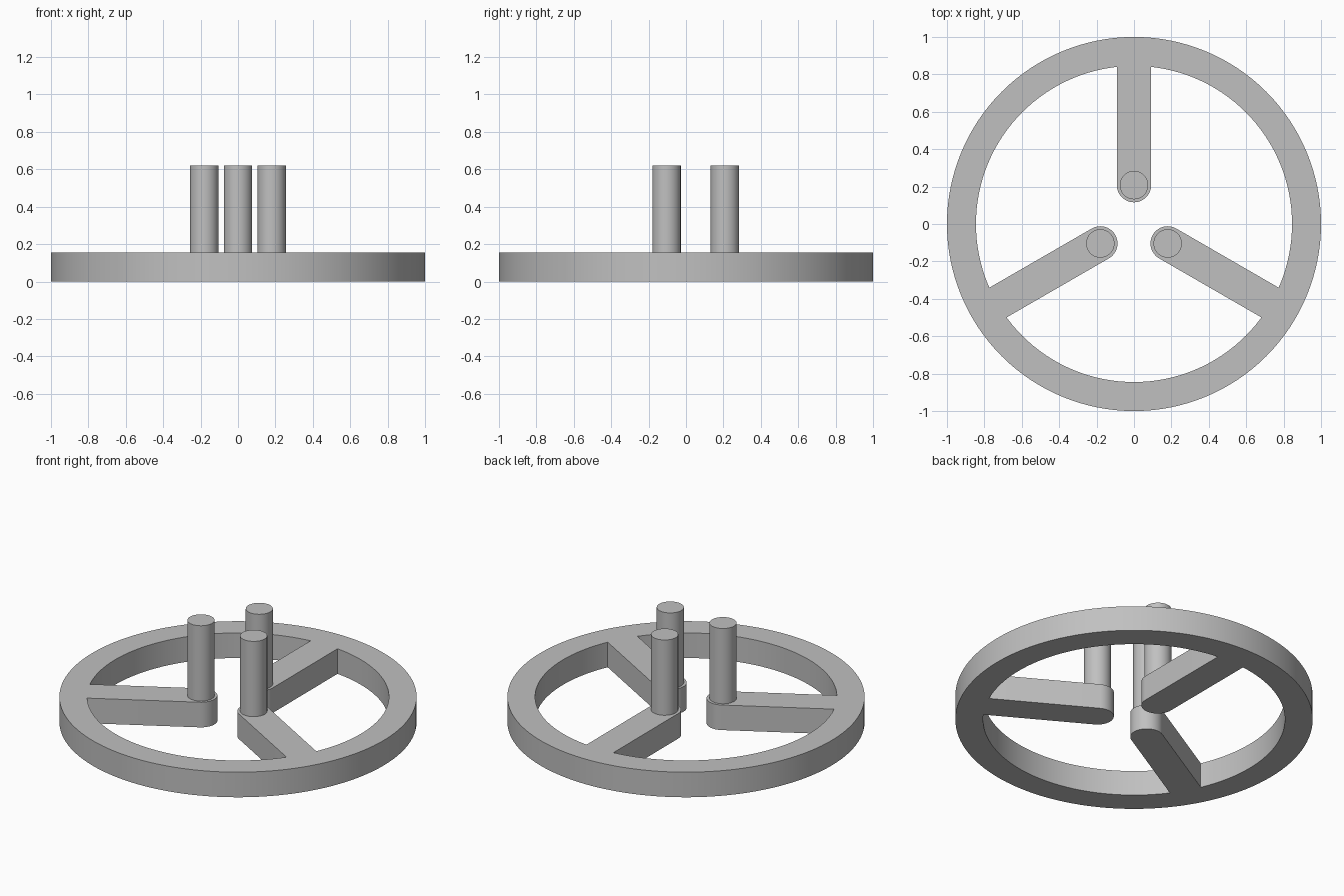
import bpy, bmesh
from math import sin, cos, pi, asin, radians

cube = bpy.data.objects.get("Cube")
if cube:
    bpy.data.objects.remove(cube, do_unlink=True)

RIM_OUTER, RIM_INNER, THICK = 1.0, 0.845, 0.155
PEG_DIST, PEG_R, PEG_TOP = 0.208, 0.076, 0.62
ARM_HALF = 0.092
SEGS = 128

grey = bpy.data.materials.new("plain grey")
grey.use_nodes = True
colour = (0.53, 0.53, 0.53, 1)
grey.diffuse_color = colour
grey.node_tree.nodes["Principled BSDF"].inputs["Base Color"].default_value = colour


def arc(radius, start, end, count, cx=0.0):
    """Points on an arc about (cx, 0), both ends included."""
    angles = [start + (end - start) * i / count for i in range(count + 1)]
    return [(cx + radius * cos(a), radius * sin(a)) for a in angles]


def finish(name, bm, angle=0.0):
    bmesh.ops.recalc_face_normals(bm, faces=bm.faces)
    mesh = bpy.data.meshes.new(name)
    bm.to_mesh(mesh)
    bm.free()
    mesh.materials.append(grey)
    obj = bpy.data.objects.new(name, mesh)
    obj.rotation_euler.z = angle
    bpy.context.collection.objects.link(obj)
    bpy.ops.object.select_all(action='DESELECT')
    obj.select_set(True)
    bpy.context.view_layer.objects.active = obj
    bpy.ops.object.shade_smooth_by_angle(angle=radians(30))
    return obj


def prism(name, outline, z0, z1, angle):
    """Extrude a closed outline from z0 up to z1."""
    bm = bmesh.new()
    face = bm.faces.new([bm.verts.new((x, y, z0)) for x, y in outline])
    result = bmesh.ops.extrude_face_region(bm, geom=[face], use_keep_orig=True)
    verts = [g for g in result["geom"] if isinstance(g, bmesh.types.BMVert)]
    bmesh.ops.translate(bm, verts=verts, vec=(0, 0, z1 - z0))
    return finish(name, bm, angle)


# Rim: a rectangular section swept around z
bm = bmesh.new()
section = [(RIM_INNER, 0), (RIM_OUTER, 0), (RIM_OUTER, THICK), (RIM_INNER, THICK)]
loop = [bm.verts.new((r, 0, z)) for r, z in section]
edges = [bm.edges.new((loop[i], loop[(i + 1) % 4])) for i in range(4)]
bmesh.ops.spin(bm, geom=loop + edges, cent=(0, 0, 0), axis=(0, 0, 1),
               angle=2 * pi, steps=SEGS, use_merge=True)
bmesh.ops.remove_doubles(bm, verts=bm.verts, dist=0.0001)
finish("rim", bm)

# Arms with a rounded inner end, meeting the rim along its inner curve
join = RIM_INNER + 0.0005
half = asin(ARM_HALF / join)
arm_outline = (arc(join, -half, half, 8)
               + arc(ARM_HALF, pi / 2, 3 * pi / 2, 24, PEG_DIST))
peg_outline = arc(PEG_R, 0, 2 * pi, 48, PEG_DIST)[:-1]

for place, degrees in (("back", 90), ("right", 210), ("left", 330)):
    prism(place + "_arm", arm_outline, 0, THICK, radians(degrees))
    prism(place + "_peg", peg_outline, THICK - 0.01, PEG_TOP, radians(degrees))
